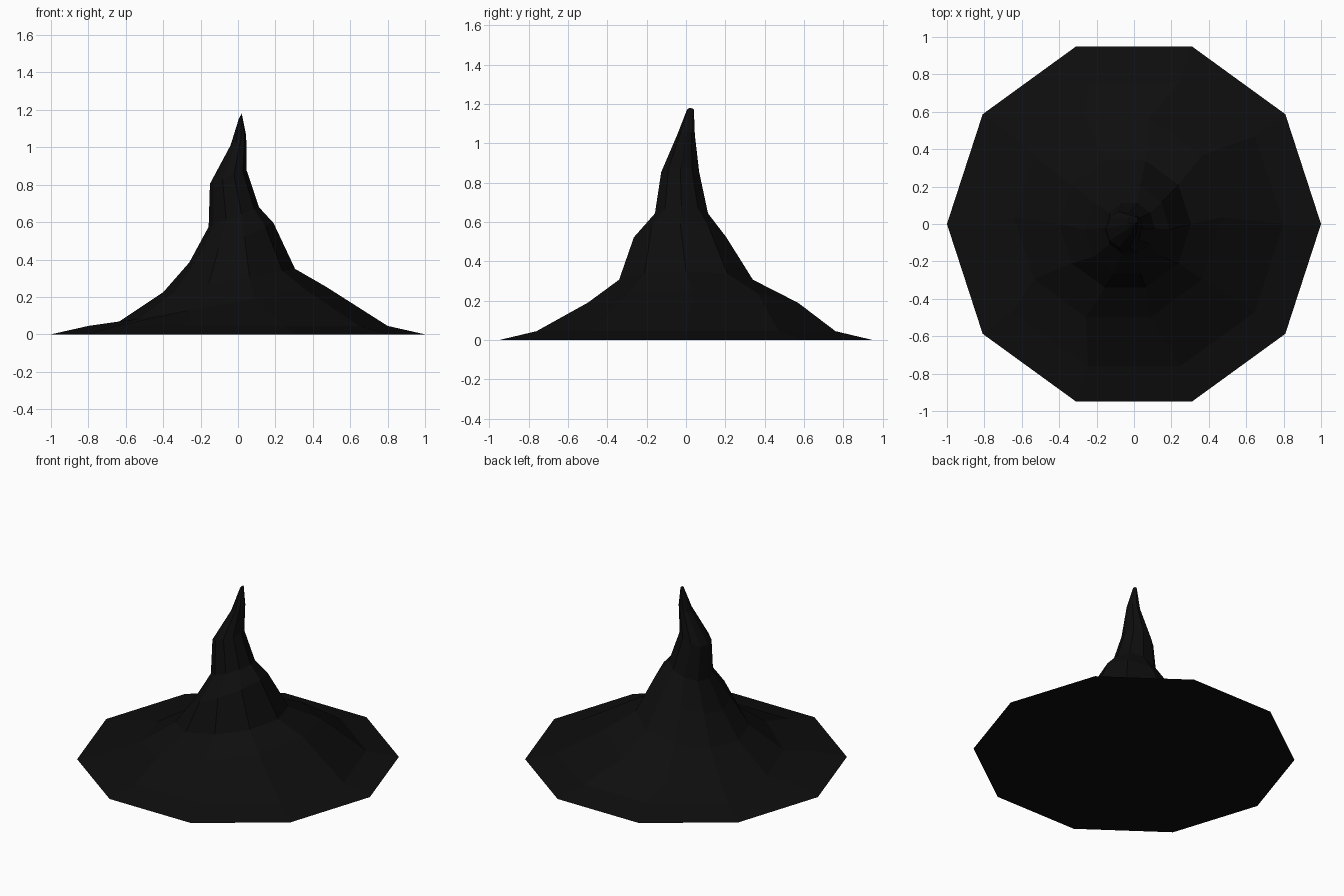
import bpy, bmesh
from math import cos, sin, tau

cube = bpy.data.objects.get("Cube")
if cube:
    bpy.data.objects.remove(cube, do_unlink=True)

SIDES = 10

# Matte black cloth
cloth = bpy.data.materials.new("black cloth")
cloth.use_nodes = True
colour = (0.0042, 0.0042, 0.0042, 1)
cloth.diffuse_color = colour
shader = cloth.node_tree.nodes["Principled BSDF"]
shader.inputs["Base Color"].default_value = colour
shader.inputs["Roughness"].default_value = 0.9

# Tilted rings: left edge (x, z), right edge (x, z), front y, back y
rings = [
    ((-1.0, 0.0), (1.0, 0.0), -0.95, 0.95),
    ((-0.8, 0.045), (0.8, 0.045), -0.76, 0.76),
    ((-0.64, 0.065), (0.47, 0.255), -0.5, 0.57),
    ((-0.4, 0.225), (0.305, 0.35), -0.34, 0.34),
    ((-0.26, 0.385), (0.19, 0.595), -0.265, 0.205),
    ((-0.157, 0.575), (0.112, 0.68), -0.158, 0.112),
    ((-0.15, 0.805), (0.045, 0.88), -0.126, 0.067),
    ((-0.04, 1.01), (0.044, 1.06), -0.045, 0.045),
    ((0.005, 1.155), (0.02, 1.18), 0.005, 0.04),
]


def add_ring(bm, left, right, front, back):
    """One ring of corners, leaning from its left edge up to its right."""
    loop = []
    for i in range(SIDES):
        a = tau * i / SIDES
        t = (cos(a) + 1) / 2
        x = left[0] + (right[0] - left[0]) * t
        z = left[1] + (right[1] - left[1]) * t
        y = (front + back) / 2 + (back - front) / 2 * sin(a) / sin(tau / 5)
        loop.append(bm.verts.new((x, y, z)))
    return loop


# Brim and crooked crown as one lofted skin
bm = bmesh.new()
loops = [add_ring(bm, *r) for r in rings]
for low, high in zip(loops, loops[1:]):
    for i in range(SIDES):
        j = (i + 1) % SIDES
        bm.faces.new((low[i], low[j], high[j], high[i]))

# Flat underside and tip cap
bm.faces.new(loops[0][::-1])
bm.faces.new(loops[-1])
bmesh.ops.recalc_face_normals(bm, faces=bm.faces)

mesh = bpy.data.meshes.new("pointed_hat")
bm.to_mesh(mesh)
bm.free()
mesh.materials.append(cloth)
bpy.context.collection.objects.link(bpy.data.objects.new("pointed_hat", mesh))
